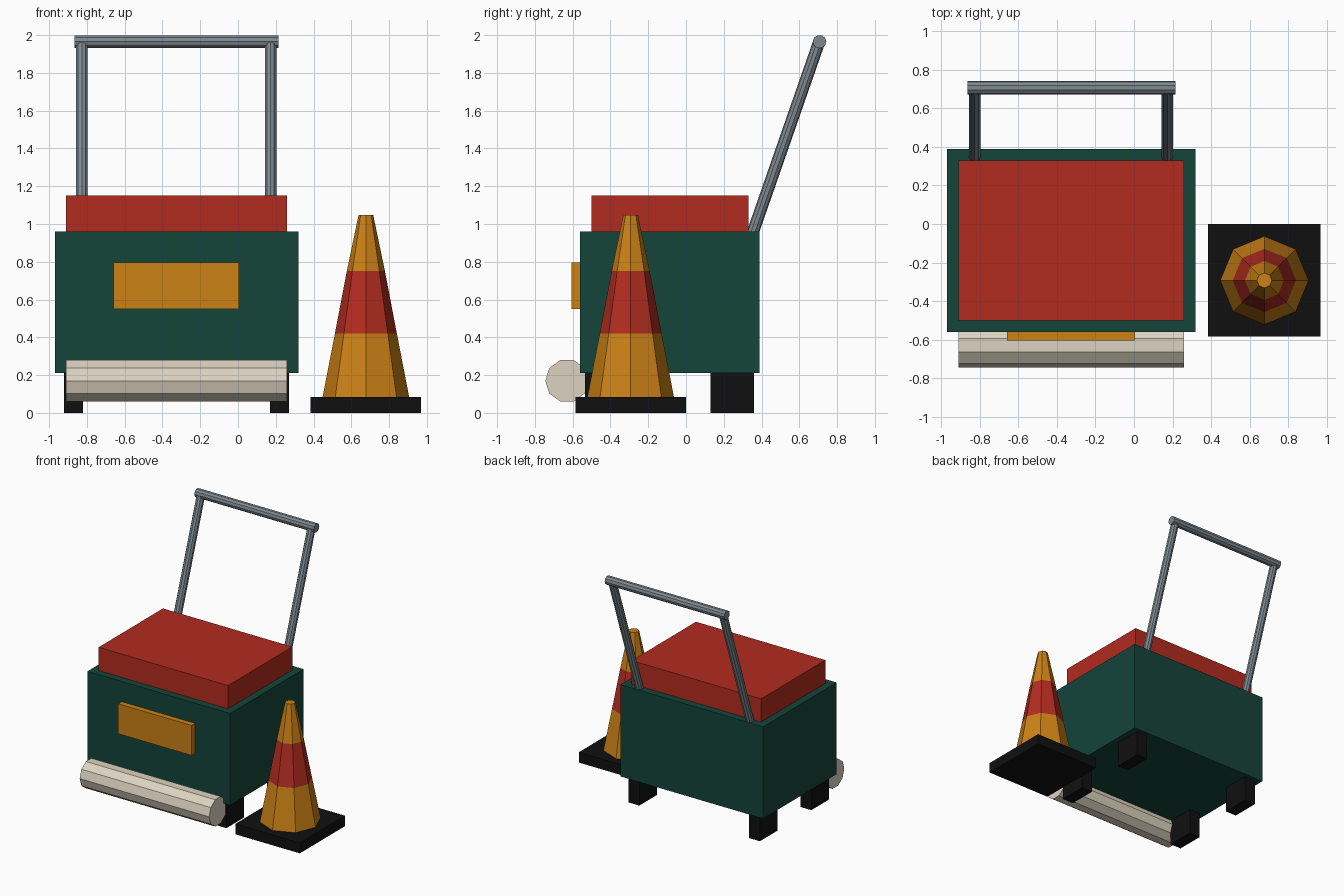
import bpy
from math import pi
from mathutils import Vector

if "Cube" in bpy.data.objects:
    bpy.data.objects.remove(bpy.data.objects["Cube"])


def material(name, rgb):
    m = bpy.data.materials.new(name)
    m.diffuse_color = (*rgb, 1)
    m.use_nodes = True
    m.node_tree.nodes["Principled BSDF"].inputs["Base Color"].default_value = m.diffuse_color
    return m


GREEN = material("dark_green", (0.007, 0.058, 0.042))
RED = material("red", (0.45, 0.025, 0.014))
ORANGE = material("orange", (0.60, 0.22, 0.008))
CREAM = material("cream", (0.72, 0.65, 0.53))
STEEL = material("steel", (0.21, 0.25, 0.28))
BLACK = material("black", (0.005, 0.005, 0.005))


def finish(name, mat):
    ob = bpy.context.object
    ob.name = ob.data.name = name
    ob.data.materials.append(mat)
    return ob


def box(name, lo, hi, mat):
    lo, hi = Vector(lo), Vector(hi)
    bpy.ops.mesh.primitive_cube_add(size=1, location=(lo + hi) / 2)
    ob = finish(name, mat)
    ob.scale = hi - lo
    bpy.ops.object.transform_apply(location=False, rotation=False, scale=True)


def rod(name, a, b, radius, mat, sides=10):
    a, b = Vector(a), Vector(b)
    d = b - a
    # bars along x roll about y, so a corner stays on the y axis
    rot = (0, pi / 2, 0) if abs(d.x) > 0 else d.to_track_quat('Z', 'Y').to_euler()
    bpy.ops.mesh.primitive_cylinder_add(vertices=sides, radius=radius, depth=d.length,
                                        location=(a + b) / 2, rotation=rot)
    finish(name, mat)


# Cart body, lid and front panel
box("body", (-0.97, -0.56, 0.21), (0.32, 0.39, 0.96), GREEN)
box("lid", (-0.91, -0.50, 0.96), (0.26, 0.33, 1.15), RED)
box("front_panel", (-0.66, -0.605, 0.55), (0.005, -0.56, 0.795), ORANGE)

# Four feet
for side, x in (("left", -0.92), ("right", 0.17)):
    for end, y in (("front", -0.535), ("back", 0.13)):
        box(f"{end}_{side}_foot", (x, y, 0), (x + 0.10, y + 0.23, 0.21), BLACK)

# Roller along the front
rod("front_roller", (-0.91, -0.63, 0.17), (0.26, -0.63, 0.17), 0.115, CREAM)

# Push handle
for side, x in (("left", -0.827), ("right", 0.173)):
    rod(f"{side}_handle_post", (x, 0.345, 0.93), (x, 0.705, 1.965), 0.032, STEEL)
rod("handle_grip", (-0.865, 0.707, 1.965), (0.215, 0.707, 1.965), 0.036, STEEL)

# Traffic cone: square base and three tapered bands
CX, CY = 0.677, -0.293
box("cone_base", (CX - 0.292, CY - 0.292, 0), (CX + 0.292, CY + 0.292, 0.085), BLACK)
rings = [(0.085, 0.229), (0.42, 0.164), (0.75, 0.101), (1.047, 0.039)]
bands = [("cone_lower", ORANGE), ("cone_stripe", RED), ("cone_tip", ORANGE)]
for (name, mat), (z0, r0), (z1, r1) in zip(bands, rings, rings[1:]):
    bpy.ops.mesh.primitive_cone_add(vertices=8, radius1=r0, radius2=r1, depth=z1 - z0,
                                    location=(CX, CY, (z0 + z1) / 2))
    finish(name, mat)
